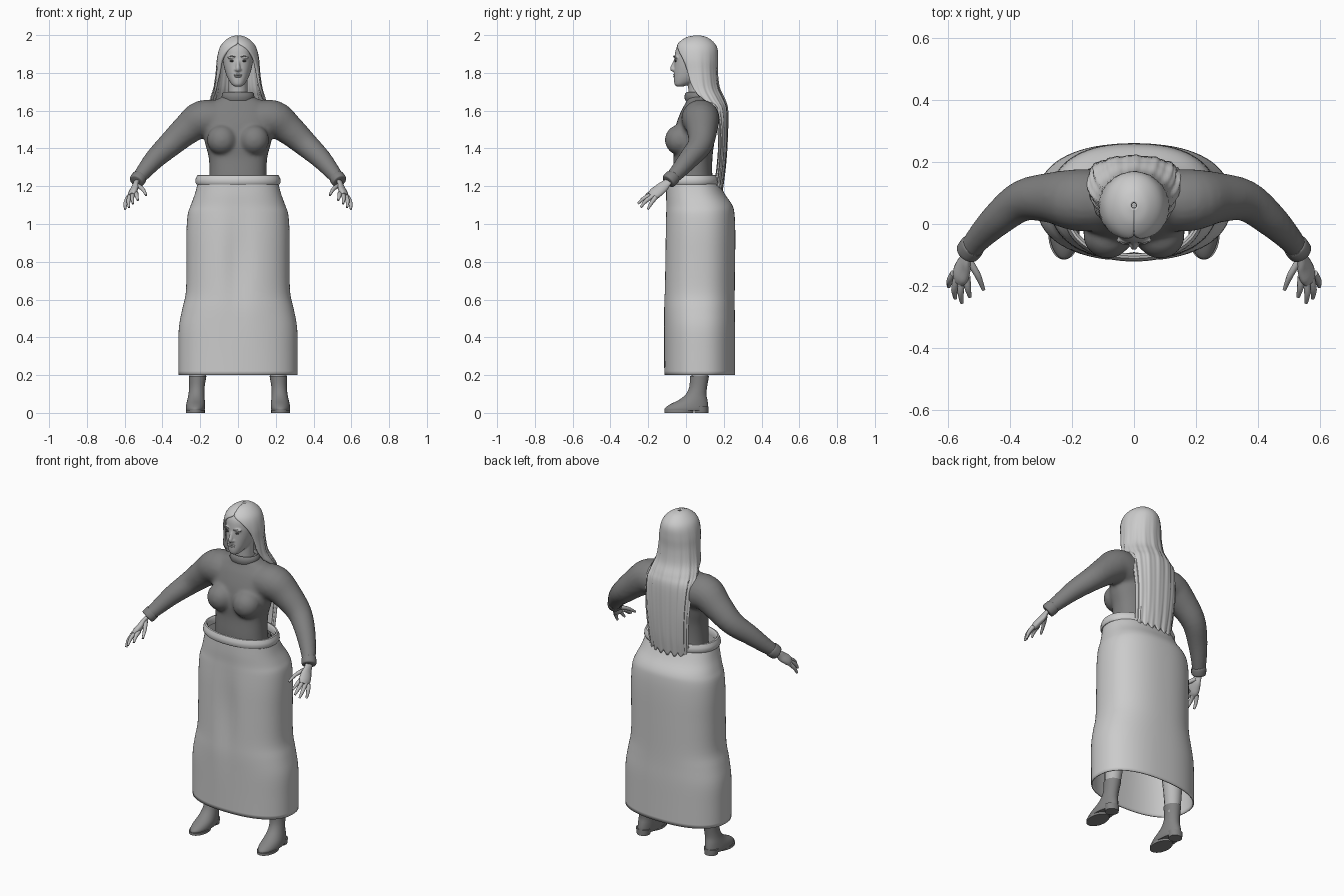
import bpy, bmesh, math
from mathutils import Vector

if "Cube" in bpy.data.objects:
    bpy.data.objects.remove(bpy.data.objects["Cube"], do_unlink=True)


def material(name, v):
    m = bpy.data.materials.new(name)
    m.use_nodes = True
    m.diffuse_color = (v, v, v, 1)
    m.node_tree.nodes["Principled BSDF"].inputs["Base Color"].default_value = (v, v, v, 1)
    return m


CLOTH = material("pale cloth", 0.6)
HAIR = material("pale hair", 0.6)
SKIN = material("skin", 0.5)
KNIT = material("dark knit", 0.21)
LEATHER = material("dark leather", 0.23)
DARK = material("eye dark", 0.08)


def finish(name, bm, mat, angle=50):
    bmesh.ops.recalc_face_normals(bm, faces=bm.faces)
    me = bpy.data.meshes.new(name)
    bm.to_mesh(me)
    bm.free()
    ob = bpy.data.objects.new(name, me)
    bpy.context.collection.objects.link(ob)
    me.materials.append(mat)
    bpy.ops.object.select_all(action="DESELECT")
    ob.select_set(True)
    bpy.context.view_layer.objects.active = ob
    bpy.ops.object.shade_smooth_by_angle(angle=math.radians(angle))
    return ob


def spline(rows, steps=4):
    """Smoothly fill in between rows of numbers."""
    out = []
    for i in range(len(rows) - 1):
        a, b, c, d = (rows[max(0, min(len(rows) - 1, i + k))] for k in (-1, 0, 1, 2))
        for j in range(steps):
            t = j / steps
            out.append([q + t / 2 * (r - p + t * (2 * p - 5 * q + 4 * r - s + t * (3 * (q - r) + s - p)))
                        for p, q, r, s in zip(a, b, c, d)])
    return out + [list(rows[-1])]


def loft(bm, rings, closed=True, caps=True):
    vs = [[bm.verts.new(p) for p in ring] for ring in rings]
    n = len(vs[0])
    for a, b in zip(vs, vs[1:]):
        for i in range(n if closed else n - 1):
            j = (i + 1) % n
            bm.faces.new((a[i], a[j], b[j], b[i]))
    if caps and closed:
        bm.faces.new(vs[0])
        bm.faces.new(vs[-1])


def ring(z, w, y0, y1, cx=0, e=2.0, n=40):
    """Horizontal rounded section between y0 and y1."""
    pts = []
    for i in range(n):
        c, s = math.cos(i * math.tau / n), math.sin(i * math.tau / n)
        pts.append(Vector((cx + w * math.copysign(abs(c) ** (2 / e), c),
                           (y0 + y1) / 2 + (y1 - y0) / 2 * math.copysign(abs(s) ** (2 / e), s), z)))
    return pts


def tube(bm, rows, n=16, flat=1.0, steps=4):
    """Round limb through rows of x, y, z, radius."""
    rows = spline(rows, steps)
    cs = [Vector(r[:3]) for r in rows]
    rings = []
    for k, r in enumerate(rows):
        d = (cs[min(k + 1, len(cs) - 1)] - cs[max(k - 1, 0)]).normalized()
        u = d.cross(Vector((0, 1, 0.3))).normalized()
        v = d.cross(u)
        rings.append([cs[k] + r[3] * (u * math.cos(a) * flat + v * math.sin(a))
                      for a in (i * math.tau / n for i in range(n))])
    loft(bm, rings)


def ball(bm, c, size, seg=20):
    vs = bmesh.ops.create_uvsphere(bm, u_segments=seg, v_segments=seg // 2, radius=1)["verts"]
    bmesh.ops.scale(bm, vec=size, verts=vs)
    bmesh.ops.translate(bm, vec=c, verts=vs)


def fuse(ob, voxel, rounds):
    m = ob.modifiers.new("fuse", "REMESH")
    m.mode, m.voxel_size, m.use_smooth_shade = "VOXEL", voxel, True
    m = ob.modifiers.new("soften", "SMOOTH")
    m.factor, m.iterations = 0.5, rounds


# Sweater: torso, bust and sleeves fused together
bm = bmesh.new()
torso = [(1.15, .16, -.07, .15), (1.25, .152, -.072, .14), (1.35, .155, -.066, .14), (1.43, .175, -.07, .15),
         (1.52, .185, -.055, .165), (1.6, .175, -.025, .17), (1.645, .14, 0, .155), (1.67, .09, .008, .135),
         (1.685, .072, .01, .125)]
loft(bm, [ring(*r, e=2.3) for r in spline(torso)])
arm = [(.1, .075, 1.55, .1), (.19, .078, 1.555, .1), (.27, .085, 1.5, .082), (.36, .075, 1.42, .067),
       (.44, .015, 1.345, .055), (.5, -.045, 1.275, .043), (.532, -.085, 1.235, .036)]
for s in (-1, 1):
    ball(bm, (s * .085, -.035, 1.445), (.08, .078, .08))
    tube(bm, [(s * x, y, z, r) for x, y, z, r in arm], 20)
fuse(finish("sweater", bm, KNIT), .01, 8)

# Collar band and sleeve cuffs
bm = bmesh.new()
loft(bm, [ring(z, w, .066 - d, .066 + d) for z, w, d in
          ((1.655, .082, .07), (1.67, .087, .075), (1.69, .084, .071), (1.698, .075, .062), (1.68, .065, .052))], caps=False)
finish("collar", bm, KNIT)
for s, side in ((1, "left"), (-1, "right")):
    bm = bmesh.new()
    tube(bm, [(s * .518, -.068, 1.252, .037), (s * .522, -.072, 1.247, .041), (s * .537, -.091, 1.228, .04),
              (s * .54, -.095, 1.224, .032)], 20)
    finish(side + "_cuff", bm, KNIT)

    # Hand with four fingers and a thumb
    bm = bmesh.new()
    tube(bm, [(s * .525, -.075, 1.24, .024), (s * .54, -.1, 1.218, .023), (s * .548, -.13, 1.19, .032),
              (s * .56, -.165, 1.162, .035), (s * .566, -.185, 1.147, .025)], 16, .55)
    for base, mid, tip in (((.54, -.17, 1.165), (.537, -.205, 1.15), (.53, -.235, 1.125)),
                           ((.556, -.175, 1.158), (.56, -.22, 1.138), (.556, -.254, 1.108)),
                           ((.572, -.175, 1.148), (.58, -.212, 1.122), (.577, -.24, 1.088)),
                           ((.582, -.16, 1.142), (.595, -.183, 1.112), (.598, -.202, 1.078)),
                           ((.535, -.115, 1.205), (.505, -.165, 1.185), (.486, -.212, 1.152))):
        tube(bm, [(s * p[0], p[1], p[2], r) for p, r in zip((base, mid, tip), (.0125, .0105, .006))], 10)
    finish(side + "_hand", bm, SKIN)

    # Bare leg, boot, sole and heel
    bm = bmesh.new()
    tube(bm, [(s * .215, .07, .15, .04), (s * .205, .08, .35, .055), (s * .18, .06, .6, .06), (s * .13, .06, 1, .09)])
    finish(side + "_leg", bm, SKIN)
    bm = bmesh.new()
    boot = [(.195, .046, .02, .122), (.14, .041, .018, .112), (.1, .042, 0, .108), (.07, .046, -.035, .113),
            (.045, .05, -.085, .117), (.025, .051, -.112, .117), (.012, .048, -.113, .114)]
    loft(bm, [ring(*r, cx=s * (.213 + .07 * (.2 - r[0]))) for r in spline(boot, 3)])
    finish(side + "_boot", bm, LEATHER)
    bm = bmesh.new()
    loft(bm, [ring(z, .05, -.115, .04, s * .226) for z in (0, .014)])
    loft(bm, [ring(z, w, .045, .118, s * .226) for z, w in ((0, .037), (.035, .043))])
    finish(side + "_sole_and_heel", bm, LEATHER, 30)

# Skirt, with a soft hollow between the thighs
bm = bmesh.new()
skirt = [(.2, .315, -.115, .26), (.32, .315, -.116, .26), (.45, .313, -.118, .26), (.55, .295, -.12, .258),
         (.64, .276, -.119, .258), (.8, .273, -.117, .26), (.95, .273, -.114, .261), (1.05, .266, -.11, .257),
         (1.1, .25, -.108, .245), (1.16, .228, -.108, .205), (1.23, .21, -.105, .17)]
rings = [ring(*r, e=2.35, n=72) for r in spline(skirt)]
for p in (p for r in rings for p in r):
    if p.y < 0:
        p.y += .02 * math.exp(-(p.x / .06) ** 2 - ((p.z - .8) / .25) ** 2)
loft(bm, rings, caps=False)
ob = finish("skirt", bm, CLOTH)
ob.modifiers.new("thickness", "SOLIDIFY").thickness = .006

# Rolled waistband
bm = bmesh.new()
band = [(1.21, .012), (1.22, .018), (1.24, .016), (1.258, .008), (1.26, 0), (1.25, -.008), (1.215, -.004), (1.21, .012)]
loft(bm, [ring(z, .208 + d, -.103 - d, .168 + d, e=2.2, n=64) for z, d in band], caps=False)
finish("waistband", bm, CLOTH)

# Neck and head
bm = bmesh.new()
loft(bm, [ring(z, .05, .005 + d, .11 + d) for z, d in ((1.62, .015), (1.7, .008), (1.8, 0))])
skull = [(1.728, .018, -.05, -.015), (1.738, .032, -.06, .015), (1.76, .048, -.064, .07), (1.79, .062, -.064, .11),
         (1.84, .076, -.062, .14), (1.89, .08, -.06, .15), (1.935, .074, -.05, .14), (1.97, .05, -.02, .11)]
loft(bm, [ring(*r, e=2.2) for r in spline(skull)])
tube(bm, [(0, -.058, 1.868, .007), (0, -.066, 1.845, .009), (0, -.073, 1.823, .012), (0, -.066, 1.811, .009)], 12)
for s in (-1, 1):
    ball(bm, (s * .011, -.065, 1.817), (.008, .009, .007), 12)
    ball(bm, (s * .034, -.052, 1.882), (.024, .013, .008))
fuse(finish("head", bm, SKIN), .005, 3)

# Eyes, brows and lips
for s, side in ((1, "left"), (-1, "right")):
    bm = bmesh.new()
    ball(bm, (s * .033, -.055, 1.863), (.013, .006, .005), 12)
    finish(side + "_eye", bm, DARK)
    bm = bmesh.new()
    tube(bm, [(s * .015, -.064, 1.884, .002), (s * .034, -.064, 1.889, .003), (s * .054, -.05, 1.883, .002)], 8)
    finish(side + "_eyebrow", bm, KNIT)
bm = bmesh.new()
for z, w in ((1.789, .023), (1.78, .02)):
    ball(bm, (0, -.06, z), (w, .008, .005), 12)
finish("lips", bm, SKIN)

# Long hair: an open-fronted cap running into a hanging sheet
bm = bmesh.new()
hair = [(1.999, .01, .06, .01, 180), (1.988, .045, .057, .055, 180), (1.96, .08, .055, .094, 178),
        (1.925, .1, .055, .112, 150), (1.87, .112, .055, .115, 128), (1.8, .117, .06, .108, 118),
        (1.72, .128, .07, .108, 108), (1.66, .145, .1, .105, 95), (1.6, .15, .148, .073, 88),
        (1.45, .142, .172, .048, 86), (1.3, .132, .165, .045, 86), (1.19, .125, .15, .045, 86)]
rings, cols = [], 56
for z, w, yc, d, spread in spline(hair, 5):
    row = []
    hang = max(0, min(1, (1.95 - z) / .35))
    for i in range(cols + 1):
        t = math.radians(spread) * (2 * i / cols - 1)
        k = 1 + hang * (.025 * math.cos(13 * t) + .02 * math.sin(29 * t))
        drop = .012 * math.sin(17 * t) * max(0, (1.4 - z) / .2)
        row.append((w * math.sin(t) * k, yc + d * math.cos(t) * k, z + drop))
    rings.append(row)
loft(bm, rings, closed=False)
ob = finish("long_hair", bm, HAIR)
m = ob.modifiers.new("thickness", "SOLIDIFY")
m.thickness, m.offset = .012, -1
